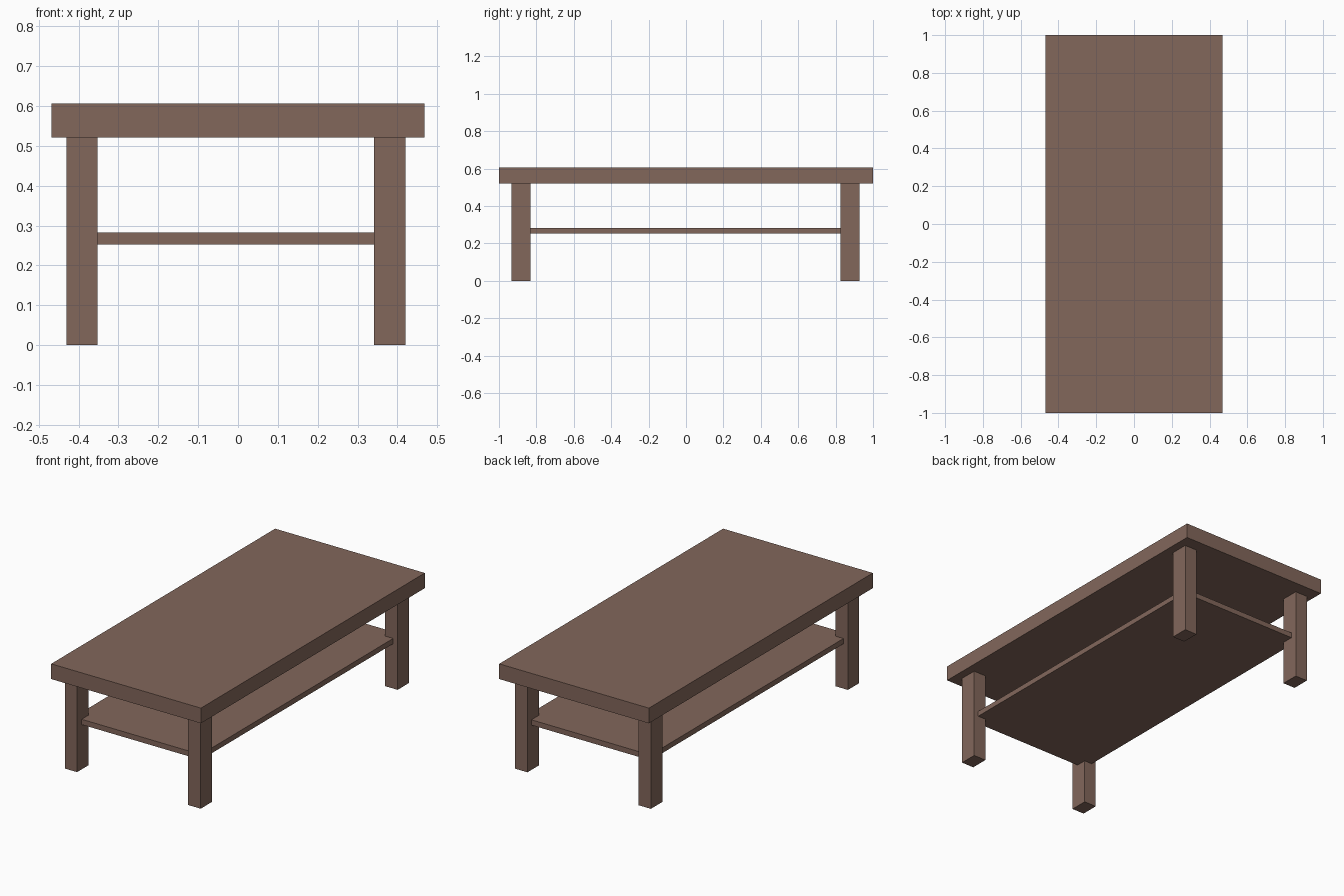
import bpy

if "Cube" in bpy.data.objects:
    bpy.data.objects.remove(bpy.data.objects["Cube"])

wood = bpy.data.materials.new("brown wood")
wood.diffuse_color = (0.225, 0.135, 0.105, 1.0)
wood.use_nodes = True
wood.node_tree.nodes["Principled BSDF"].inputs["Base Color"].default_value = wood.diffuse_color


def box(name, x0, x1, y0, y1, z0, z1):
    """Axis-aligned box between two corners."""
    bpy.ops.mesh.primitive_cube_add(
        size=1, location=((x0 + x1) / 2, (y0 + y1) / 2, (z0 + z1) / 2))
    ob = bpy.context.object
    ob.name = name
    ob.scale = (x1 - x0, y1 - y0, z1 - z0)
    bpy.ops.object.transform_apply(location=False, rotation=False, scale=True)
    ob.data.materials.append(wood)
    return ob


# Thick top slab
box("table_top", -0.468, 0.468, -1.0, 1.0, 0.521, 0.607)

# Lower shelf, let into the legs
box("shelf", -0.402, 0.392, -0.892, 0.892, 0.253, 0.283)

# Four legs
for side, x0, x1 in (("left", -0.430, -0.353), ("right", 0.342, 0.420)):
    for end, y0, y1 in (("front", -0.933, -0.832), ("back", 0.826, 0.928)):
        box(f"{end}_{side}_leg", x0, x1, y0, y1, 0.0, 0.521)
